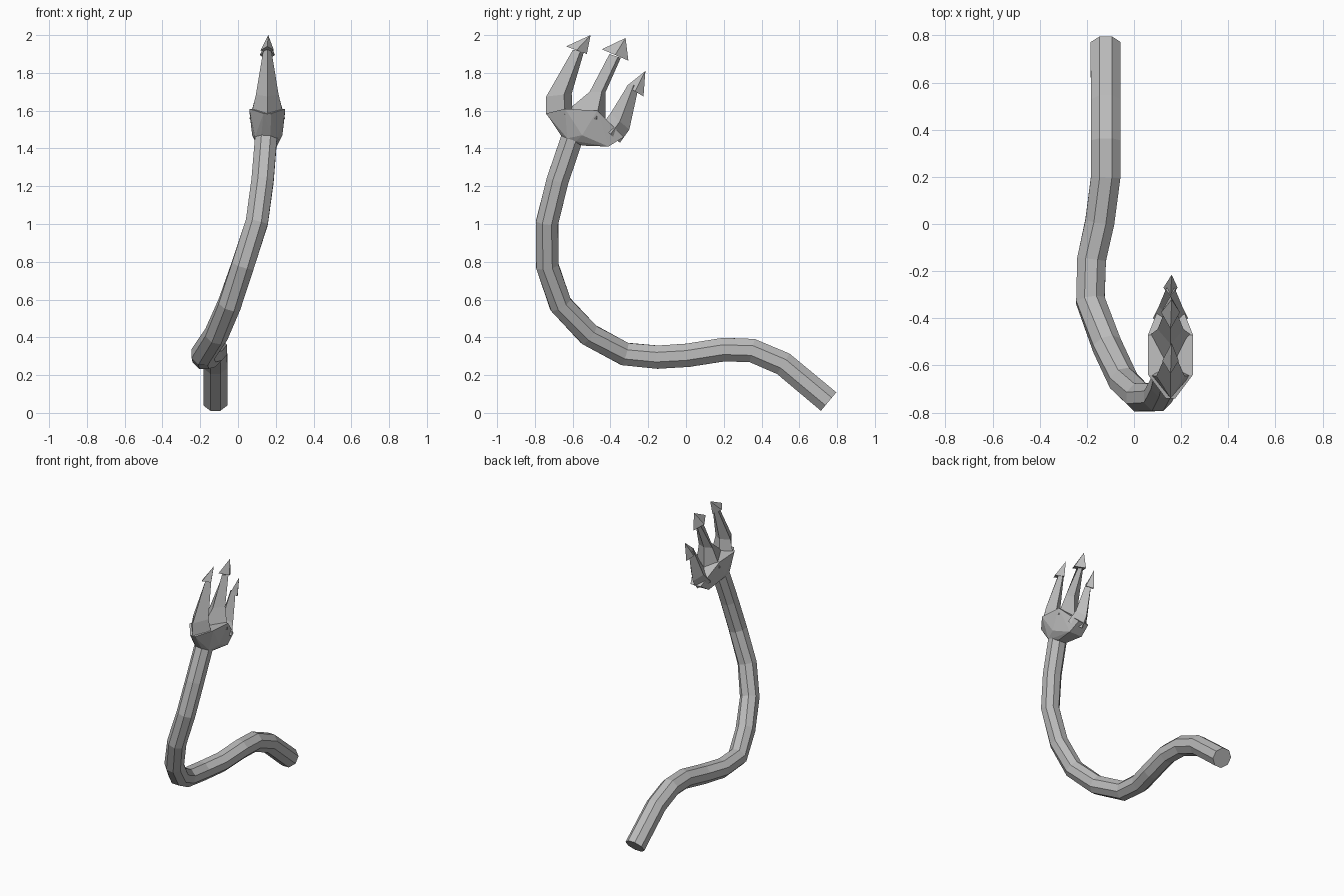
import bpy, bmesh, math
from mathutils import Vector

cube = bpy.data.objects.get("Cube")
if cube:
    bpy.data.objects.remove(cube, do_unlink=True)

grey = bpy.data.materials.new("plain grey")
grey.use_nodes = True
grey.diffuse_color = (0.5, 0.5, 0.5, 1)
grey.node_tree.nodes["Principled BSDF"].inputs["Base Color"].default_value = (0.5, 0.5, 0.5, 1)


def finish(bm, name):
    bmesh.ops.recalc_face_normals(bm, faces=bm.faces)
    mesh = bpy.data.meshes.new(name)
    bm.to_mesh(mesh)
    bm.free()
    mesh.materials.append(grey)
    obj = bpy.data.objects.new(name, mesh)
    bpy.context.collection.objects.link(obj)
    return obj


def loft(name, rings):
    bm = bmesh.new()
    loops = [[bm.verts.new(p) for p in ring] for ring in rings]
    n = len(loops[0])
    for a, b in zip(loops, loops[1:]):
        for i in range(n):
            j = (i + 1) % n
            bm.faces.new((a[i], a[j], b[j], b[i]))
    bm.faces.new(loops[0])
    bm.faces.new(loops[-1])
    return finish(bm, name)


def hull(name, points):
    bm = bmesh.new()
    for p in points:
        bm.verts.new(p)
    res = bmesh.ops.convex_hull(bm, input=bm.verts)
    bmesh.ops.delete(bm, geom=list({v for v in res["geom_interior"] + res["geom_unused"]
                                    if isinstance(v, bmesh.types.BMVert)}), context='VERTS')
    return finish(bm, name)


# Tail: eight-sided tube swept along its path
path = [Vector(p) for p in (
    (-.12, .755, .06), (-.12, .515, .26), (-.12, .35, .33), (-.12, .2, .335),
    (-.145, .01, .305), (-.18, -.15, .295), (-.185, -.325, .312), (-.115, -.515, .415),
    (-.045, -.665, .575), (.025, -.735, .78), (.10, -.735, 1.01), (.13, -.68, 1.23),
    (.148, -.605, 1.45))]
SIDES = 8
rings = []
for i, p in enumerate(path):
    before = (p - path[max(i - 1, 0)]).normalized()
    after = (path[min(i + 1, len(path) - 1)] - p).normalized()
    t = (before + after).normalized()
    u = (Vector((1, 0, 0)) - t * t.x).normalized()
    v = t.cross(u)
    r = .069 - .006 * i / (len(path) - 1)
    rings.append([p + r * (math.cos(a) * u + math.sin(a) * v)
                  for a in (math.tau * (k + .5) / SIDES for k in range(SIDES))])
loft("tail", rings)

# Fork head: every part mirrors about this plane
MID = .155


def pair(w, y, z):
    return [(MID - w, y, z), (MID + w, y, z)]


palm = list(rings[-1])
for w, y, z in ((.02, -.74, 1.585), (.095, -.64, 1.61), (.095, -.47, 1.6), (.08, -.55, 1.47),
                (.03, -.55, 1.415), (.05, -.41, 1.41), (.06, -.42, 1.54), (.04, -.33, 1.46)):
    palm += pair(w, y, z)
hull("palm", palm)


def tine(name, sections, ridge, head):
    # Each section runs from its front edge to its back edge, with a ridge on both flanks
    rings = []
    for (fy, fz), (by, bz), w in sections:
        y, z = fy + (by - fy) * ridge, fz + (bz - fz) * ridge
        left, right = pair(w, y, z)
        rings.append([(MID, fy, fz), left, (MID, by, bz), right])
    loft(name + "_shaft", rings)
    # Barbed point
    front, tip, back, w = head
    y, z = (front[0] + back[0]) / 2, (front[1] + back[1]) / 2
    hull(name + "_point", [(MID, *front), (MID + .005, *tip), (MID, *back)] + pair(w, y, z))


tine("front_tine", [((-.74, 1.58), (-.60, 1.58), .085), ((-.74, 1.675), (-.605, 1.69), .06),
                    ((-.60, 1.92), (-.535, 1.93), .02)], .7,
     ((-.635, 1.94), (-.505, 2.0), (-.525, 1.9), .035))
tine("middle_tine", [((-.63, 1.60), (-.425, 1.54), .095), ((-.51, 1.70), (-.425, 1.70), .055),
                     ((-.405, 1.90), (-.345, 1.88), .02)], .75,
     ((-.445, 1.925), (-.32, 1.985), (-.305, 1.865), .04))
tine("rear_tine", [((-.45, 1.52), (-.35, 1.43), .075), ((-.40, 1.585), (-.30, 1.50), .05),
                   ((-.305, 1.74), (-.25, 1.73), .02)], .5,
     ((-.315, 1.73), (-.215, 1.81), (-.225, 1.675), .03))
